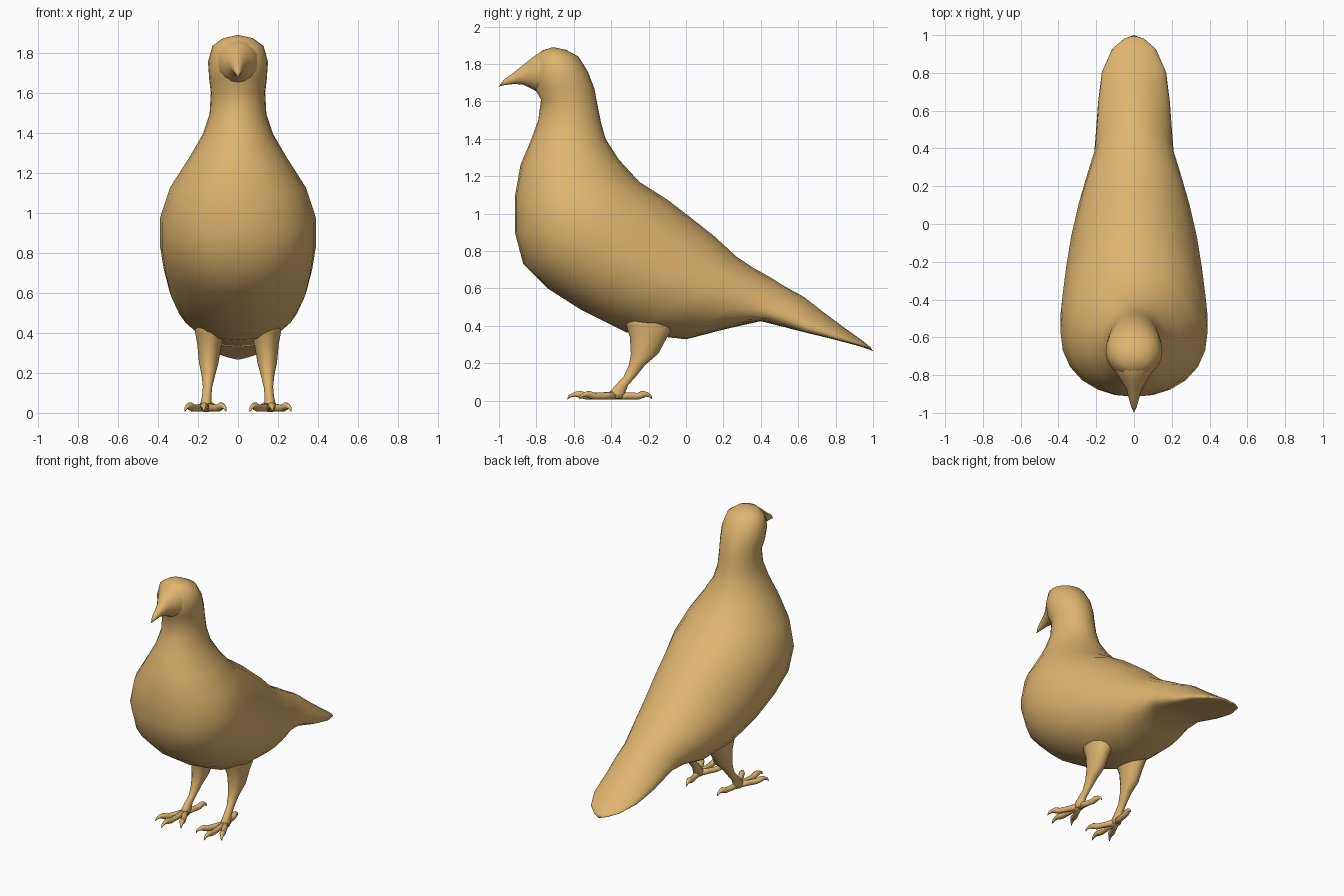
import bpy, bmesh, math
from mathutils import Vector

tan = bpy.data.materials.new("warm tan")
tan.diffuse_color = (0.73, 0.456, 0.156, 1)


def profile_ring(front, back, half_width, bias=0.0, cx=0.0, n=24):
    """Oval across the x axis between two (y, z) profile points; bias moves the widest line to the front point."""
    f, b = Vector((cx, *front)), Vector((cx, *back))
    mid, half = (f + b) / 2, (b - f) / 2
    ring = []
    for i in range(n):
        t = 2 * math.pi * i / n
        s = math.sin(t)
        ring.append(mid + half * (math.cos(t) - bias * s * s) + Vector((half_width * s, 0, 0)))
    return ring


def loft(name, rings, start=None, end=None):
    """Skin a row of rings, closing each end at a tip point."""
    bm = bmesh.new()
    loops = [[bm.verts.new(p) for p in r] for r in rings]
    n = len(loops[0])
    for a, b in zip(loops, loops[1:]):
        for i in range(n):
            j = (i + 1) % n
            bm.faces.new((a[i], a[j], b[j], b[i]))
    for loop, tip in ((loops[0], start), (loops[-1], end)):
        if tip is None:
            tip = sum((v.co for v in loop), Vector()) / n
        v = bm.verts.new(tip)
        for i in range(n):
            bm.faces.new((loop[i], loop[(i + 1) % n], v))
    bmesh.ops.recalc_face_normals(bm, faces=bm.faces)
    mesh = bpy.data.meshes.new(name)
    bm.to_mesh(mesh)
    bm.free()
    mesh.materials.append(tan)
    for p in mesh.polygons:
        p.use_smooth = True
    ob = bpy.data.objects.new(name, mesh)
    bpy.context.collection.objects.link(ob)
    return ob


def tube(name, points, radii, n=10):
    """Round tapering tube along a path, used for toes and claws."""
    pts = [Vector(p) for p in points]
    rings = []
    for i, p in enumerate(pts):
        d = (pts[min(i + 1, len(pts) - 1)] - pts[max(i - 1, 0)]).normalized()
        u = d.cross(Vector((0, 0, 1))).normalized()
        w = u.cross(d)
        rings.append([p + radii[i] * (u * math.cos(2 * math.pi * k / n) + w * math.sin(2 * math.pi * k / n))
                      for k in range(n)])
    return loft(name, rings)


# Body: head, neck, breast, back and tail in one skin (front y, z, back y, z, half width, bias)
body = [
    (-0.77, 1.872, -0.64, 1.875, 0.075, 0),
    (-0.80, 1.83, -0.575, 1.84, 0.128, 0),
    (-0.82, 1.75, -0.525, 1.76, 0.150, 0),
    (-0.81, 1.67, -0.49, 1.67, 0.144, 0),
    (-0.775, 1.61, -0.475, 1.59, 0.136, 0),
    (-0.79, 1.50, -0.455, 1.49, 0.142, 0),
    (-0.83, 1.39, -0.43, 1.40, 0.175, 0),
    (-0.885, 1.26, -0.36, 1.29, 0.245, 0),
    (-0.915, 1.09, -0.25, 1.17, 0.340, 0.08),
    (-0.915, 0.90, -0.10, 1.075, 0.390, 0.15),
    (-0.87, 0.73, 0.03, 0.975, 0.390, 0.15),
    (-0.74, 0.60, 0.15, 0.88, 0.372, 0.12),
    (-0.56, 0.485, 0.27, 0.77, 0.345, 0.08),
    (-0.32, 0.365, 0.36, 0.71, 0.303, 0),
    (0.00, 0.328, 0.45, 0.66, 0.250, 0),
    (0.22, 0.385, 0.53, 0.61, 0.212, 0.1),
    (0.40, 0.425, 0.63, 0.555, 0.203, 0.4),
    (0.62, 0.370, 0.745, 0.465, 0.190, 0.6),
    (0.79, 0.328, 0.86, 0.38, 0.170, 0.6),
    (0.92, 0.293, 0.945, 0.32, 0.115, 0.4),
    (0.975, 0.275, 0.985, 0.287, 0.055, 0.2),
]
loft("body", [profile_ring((a, b), (c, d), w, k) for a, b, c, d, w, k in body],
     Vector((0, -0.71, 1.89)), Vector((0, 1.0, 0.265)))

# Face narrowing into the beak (y, lower z, upper z, half width)
face = [(-0.70, 1.66, 1.884, 0.12), (-0.77, 1.635, 1.868, 0.105), (-0.82, 1.665, 1.835, 0.075),
        (-0.87, 1.69, 1.795, 0.042), (-0.92, 1.693, 1.755, 0.028), (-0.97, 1.687, 1.72, 0.014)]
loft("face_and_beak", [profile_ring((y, lo), (y, hi), w, 0, n=16) for y, lo, hi, w in face],
     None, Vector((0, -1.0, 1.68)))

# Leg rings: z, centre y, half depth, centre x, half width
leg = [(0.52, -0.19, 0.17, 0.13, 0.10), (0.40, -0.19, 0.13, 0.138, 0.078),
       (0.34, -0.20, 0.10, 0.143, 0.062), (0.25, -0.222, 0.073, 0.146, 0.050),
       (0.19, -0.262, 0.043, 0.148, 0.035), (0.13, -0.30, 0.033, 0.152, 0.024),
       (0.08, -0.345, 0.034, 0.157, 0.024), (0.04, -0.37, 0.045, 0.16, 0.03),
       (0.012, -0.375, 0.04, 0.16, 0.026)]
# Toe ends relative to the ankle, in x and y
toes = {"middle": (0.01, -0.225), "inner": (-0.085, -0.17), "outer": (0.09, -0.17), "hind": (-0.03, 0.16)}
for side, s in (("left", 1), ("right", -1)):
    loft(side + "_leg", [profile_ring((y - d, z), (y + d, z), w, 0, s * x, 14) for z, y, d, x, w in leg])
    for toe, (dx, dy) in toes.items():
        # Each toe runs flat, then bends down into a pointed claw
        steps = [(0, 0.028), (0.4, 0.025), (0.72, 0.024), (0.88, 0.034), (1.0, 0.034), (1.12, 0.024), (1.17, 0.008)]
        path = [(s * (0.16 + dx * t), -0.37 + dy * t, z) for t, z in steps]
        tube(f"{side}_{toe}_toe", path, [0.024, 0.019, 0.019, 0.02, 0.013, 0.008, 0.002])
